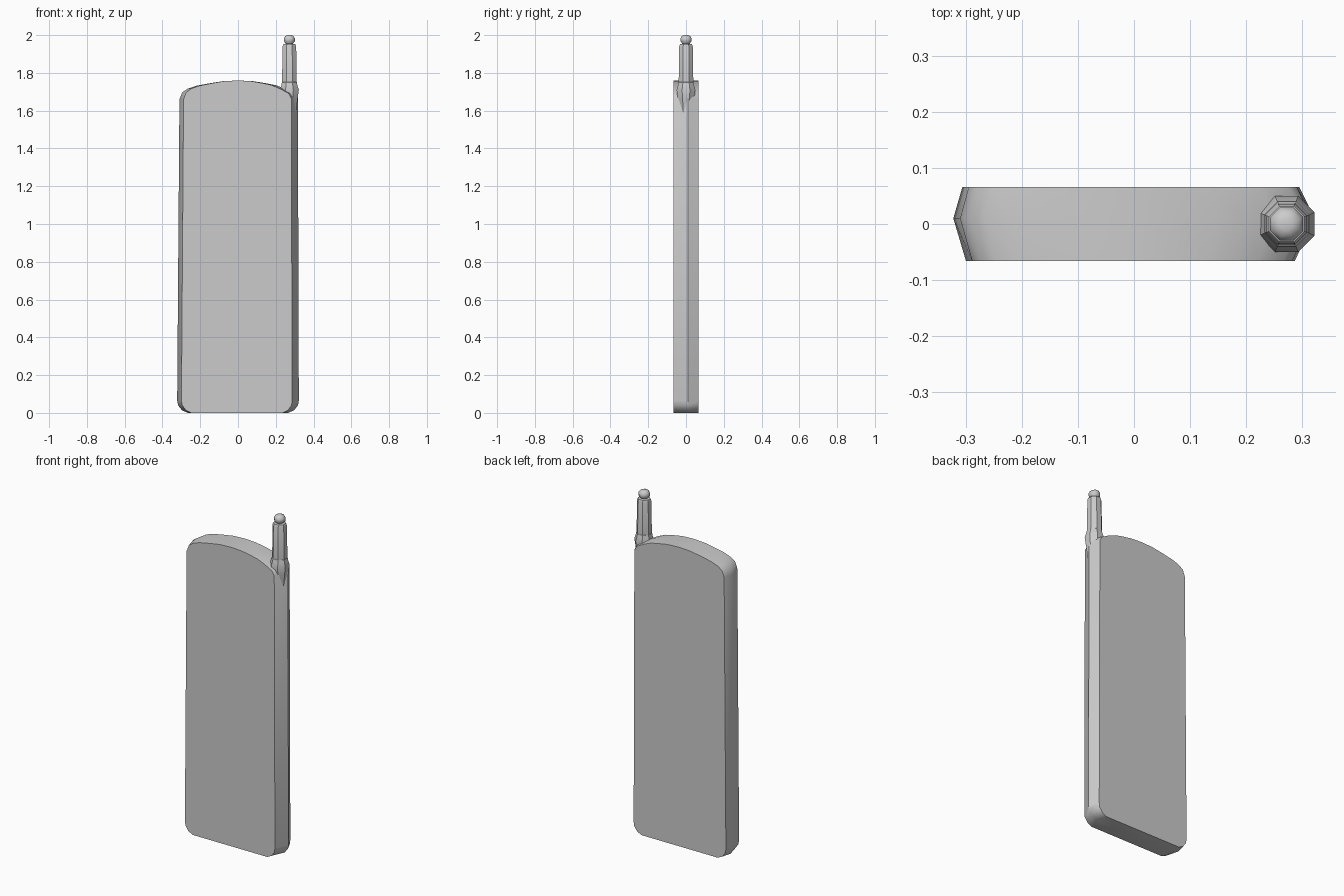
import bpy, bmesh, math

if "Cube" in bpy.data.objects:
    bpy.data.objects.remove(bpy.data.objects["Cube"])


def finish(name, bm, angle):
    bmesh.ops.recalc_face_normals(bm, faces=bm.faces)
    mesh = bpy.data.meshes.new(name)
    bm.to_mesh(mesh)
    bm.free()
    obj = bpy.data.objects.new(name, mesh)
    bpy.context.collection.objects.link(obj)
    bpy.ops.object.select_all(action='DESELECT')
    obj.select_set(True)
    bpy.context.view_layer.objects.active = obj
    bpy.ops.object.shade_smooth_by_angle(angle=math.radians(angle))
    return obj


def loft(name, rings, angle):
    """Bridge closed rings of points and cap both ends."""
    bm = bmesh.new()
    loops = [[bm.verts.new(p) for p in ring] for ring in rings]
    for a, b in zip(loops, loops[1:]):
        for i in range(len(a)):
            j = (i + 1) % len(a)
            bm.faces.new((a[i], a[j], b[j], b[i]))
    bm.faces.new(loops[0])
    bm.faces.new(loops[-1])
    return finish(name, bm, angle)


def lathe(name, profile, x, sides=8):
    rings = []
    for r, z in profile:
        angles = [2 * math.pi * (i + 0.5) / sides for i in range(sides)]
        rings.append([(x + r * math.cos(a), r * math.sin(a), z) for a in angles])
    return loft(name, rings, 40)


# Handset body: one outline, pulled in at the sides for front and back faces
outline = [(-0.265, 0), (0.265, 0), (0.297, 0.014), (0.318, 0.04), (0.322, 0.065),
           (0.317, 1.665), (0.3, 1.692), (0.25, 1.716), (0.2, 1.735),
           (0.15, 1.745), (0.08, 1.756), (0, 1.76), (-0.08, 1.756),
           (-0.15, 1.745), (-0.22, 1.732), (-0.265, 1.717), (-0.295, 1.697),
           (-0.31, 1.66), (-0.322, 0.065), (-0.317, 0.04), (-0.297, 0.014)]
sections = [(-0.066, 0.93, 0.89), (0.01, 1, 1), (0.066, 0.95, 0.915)]
loft("handset_body",
     [[(x * (left if x < 0 else right), y, z) for x, z in outline]
      for y, left, right in sections], 40)

# Antenna socket flaring into the shoulder, then the stub and its round tip
AX = 0.272
lathe("antenna_socket", [(0.025, 1.5), (0.047, 1.66), (0.054, 1.71),
                         (0.046, 1.735), (0.043, 1.75), (0.036, 1.755)], AX)
lathe("antenna_stub", [(0.042, 1.745), (0.039, 1.94),
                       (0.034, 1.952), (0.018, 1.955)], AX)
lathe("antenna_tip", [(0.018, 1.945), (0.022, 1.956), (0.032, 1.968),
                      (0.032, 1.982), (0.024, 1.995), (0.012, 2.0)], AX)
